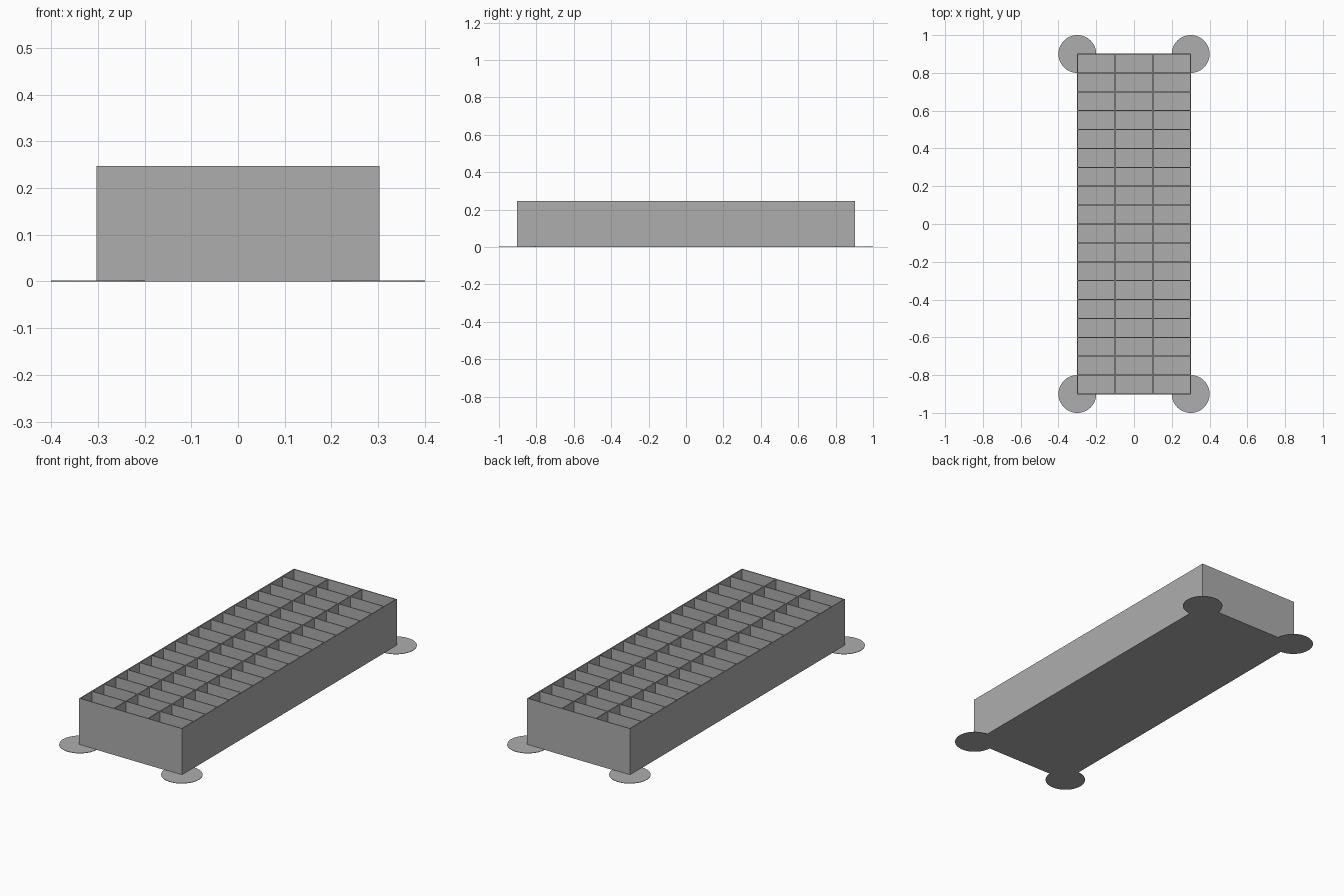
import bpy
from mathutils import Vector

if "Cube" in bpy.data.objects:
    bpy.data.objects.remove(bpy.data.objects["Cube"], do_unlink=True)

# One plain grey for the whole tray
grey = bpy.data.materials.new("plain grey")
grey.use_nodes = True
colour = (0.42, 0.42, 0.42, 1)
grey.diffuse_color = colour
grey.node_tree.nodes["Principled BSDF"].inputs["Base Color"].default_value = colour

COLUMNS, ROWS = 3, 18
CELL_X, CELL_Y = 0.2, 0.1
HEIGHT, WALL, FLOOR = 0.247, 0.005, 0.006
PAD_RADIUS, PAD_THICKNESS = 0.1, 0.002
HALF_X, HALF_Y = COLUMNS * CELL_X / 2, ROWS * CELL_Y / 2


def box(name, centre, size):
    bpy.ops.mesh.primitive_cube_add(size=1, location=centre)
    ob = bpy.context.object
    ob.name = name
    ob.data.transform(ob.matrix_world.to_3x3().to_4x4())
    for v in ob.data.vertices:
        v.co *= Vector(size)
    ob.data.materials.append(grey)
    return ob


# Solid floor under all compartments
box("floor", (0, 0, FLOOR / 2), (2 * HALF_X + WALL, 2 * HALF_Y + WALL, FLOOR))

# Lengthwise walls: two outer sides and the dividers between columns
for i in range(COLUMNS + 1):
    name = "side_wall" if i in (0, COLUMNS) else "long_divider"
    box(name, (i * CELL_X - HALF_X, 0, HEIGHT / 2),
        (WALL, 2 * HALF_Y + WALL, HEIGHT))

# Crosswise walls: two ends and the dividers between rows
for j in range(ROWS + 1):
    name = "end_wall" if j in (0, ROWS) else "cross_divider"
    box(name, (0, j * CELL_Y - HALF_Y, HEIGHT / 2),
        (2 * HALF_X + WALL, WALL, HEIGHT))

# Thin round pads at the corners
for sx in (-1, 1):
    for sy in (-1, 1):
        bpy.ops.mesh.primitive_cylinder_add(
            vertices=64, radius=PAD_RADIUS, depth=PAD_THICKNESS,
            location=(sx * HALF_X, sy * HALF_Y, PAD_THICKNESS / 2))
        pad = bpy.context.object
        pad.name = "corner_pad"
        pad.data.materials.append(grey)
        bpy.ops.object.shade_smooth_by_angle()
